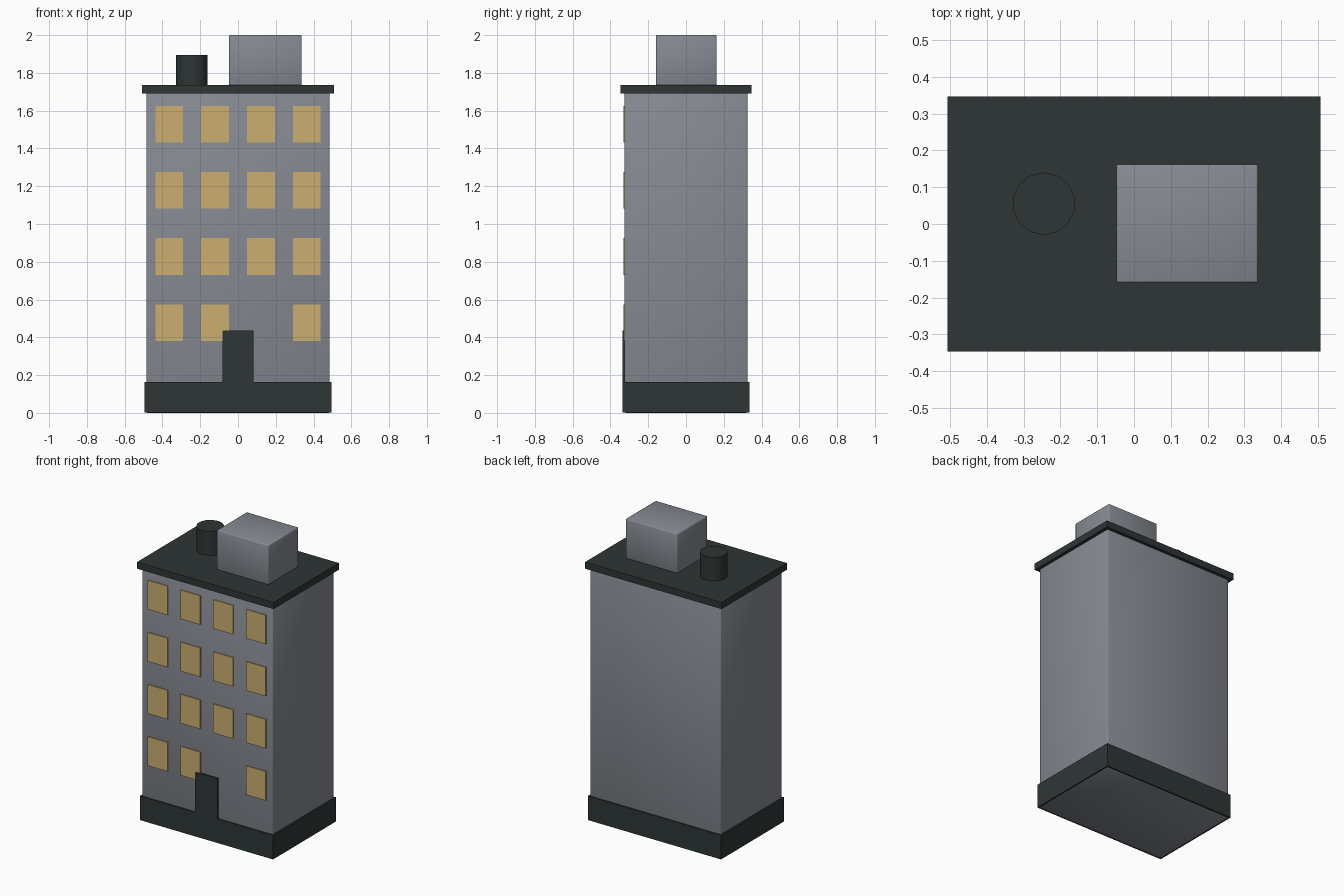
import bpy
from mathutils import Vector

cube = bpy.data.objects.get("Cube")
if cube:
    bpy.data.objects.remove(cube, do_unlink=True)


def material(name, rgb):
    m = bpy.data.materials.new(name)
    m.use_nodes = True
    m.diffuse_color = (*rgb, 1)
    m.node_tree.nodes["Principled BSDF"].inputs["Base Color"].default_value = (*rgb, 1)
    return m


GREY = material("wall_grey", (0.24, 0.255, 0.29))
DARK = material("dark_trim", (0.027, 0.037, 0.036))
AMBER = material("window_amber", (0.60, 0.43, 0.165))


def box(name, low, high, mat, bevel=0):
    """Box between two corners, optionally with softly shaded bevelled edges."""
    low, high = Vector(low), Vector(high)
    bpy.ops.mesh.primitive_cube_add(size=1, location=(low + high) / 2)
    ob = bpy.context.object
    ob.name = name
    ob.scale = high - low
    bpy.ops.object.transform_apply(location=False, rotation=False, scale=True)
    ob.data.materials.append(mat)
    if bevel:
        mod = ob.modifiers.new("soft_edges", 'BEVEL')
        mod.width = bevel
        mod.segments = 2
        bpy.ops.object.shade_smooth()
    return ob


# Main block, plinth and roof slab
box("walls", (-0.485, -0.325, 0), (0.485, 0.325, 1.73), GREY, 0.006)
box("plinth", (-0.495, -0.335, 0.002), (0.495, 0.335, 0.163), DARK)
box("roof_slab", (-0.507, -0.346, 1.69), (0.507, 0.346, 1.735), DARK)

# Rooftop hut and round vent
box("roof_hut", (-0.048, -0.16, 1.735), (0.337, 0.162, 2.0), GREY, 0.006)
bpy.ops.mesh.primitive_cylinder_add(vertices=14, radius=0.085, depth=0.165,
                                    location=(-0.245, 0.055, 1.8125))
vent = bpy.context.object
vent.name = "roof_vent"
vent.data.materials.append(DARK)
bpy.ops.object.shade_smooth_by_angle()

# Door standing on the plinth
box("door", (-0.083, -0.335, 0.163), (0.083, -0.32, 0.435), DARK)

# Window plates, leaving out the bay beside the door
for row in range(4):
    for col in range(4):
        if row == 0 and col == 2:
            continue
        x = -0.365 + col * 0.2433
        z = 0.478 + row * 0.35
        box(f"window_{row + 1}_{col + 1}", (x - 0.073, -0.332, z - 0.097),
            (x + 0.073, -0.323, z + 0.097), AMBER)
